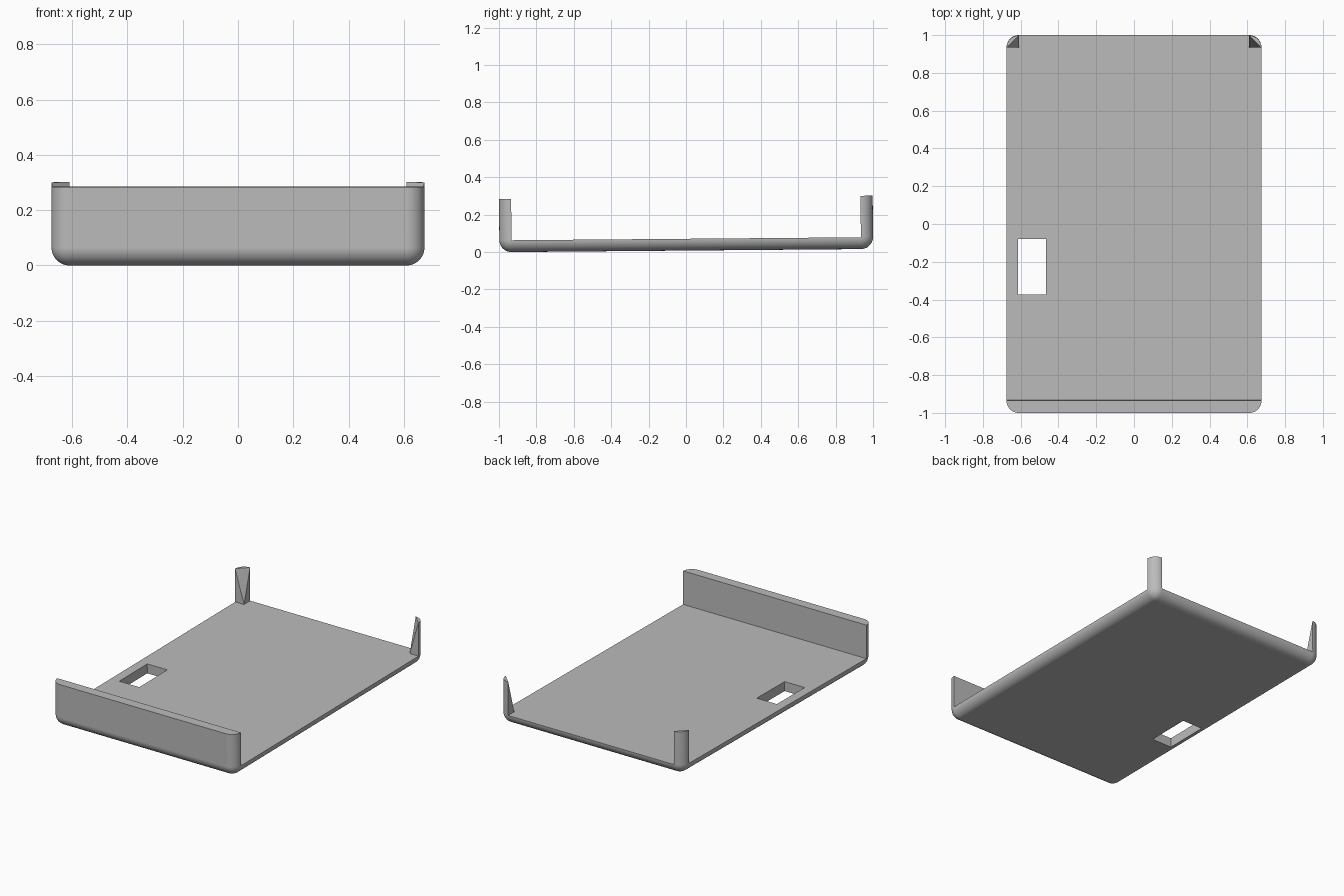
import bpy, bmesh, math
from mathutils import Matrix, Vector

if "Cube" in bpy.data.objects:
    bpy.data.objects.remove(bpy.data.objects["Cube"], do_unlink=True)

HALF_X, HALF_Y, HEIGHT = 0.675, 0.999, 0.285
WALL = 0.065                 # wall thickness and corner radius
FLOOR = 0.063                # floor thickness
IN_X, IN_Y = HALF_X - WALL, HALF_Y - WALL
TILT = 0.0085                # slight lean, back edge raised


def make_object(name, bm):
    bmesh.ops.recalc_face_normals(bm, faces=bm.faces)
    mesh = bpy.data.meshes.new(name)
    bm.to_mesh(mesh)
    bm.free()
    obj = bpy.data.objects.new(name, mesh)
    bpy.context.collection.objects.link(obj)
    return obj


def prism(name, outline, z0, z1):
    bm = bmesh.new()
    base = bm.faces.new([bm.verts.new((x, y, z0)) for x, y in outline])
    top = bmesh.ops.extrude_face_region(bm, geom=[base])
    verts = [v for v in top["geom"] if isinstance(v, bmesh.types.BMVert)]
    bmesh.ops.translate(bm, verts=verts, vec=(0, 0, z1 - z0))
    return make_object(name, bm)


def hull(name, points):
    bm = bmesh.new()
    for p in points:
        bm.verts.new(p)
    bmesh.ops.convex_hull(bm, input=bm.verts[:])
    return make_object(name, bm)


def cut(target, cutter):
    cutter.hide_render = True
    mod = target.modifiers.new("cut", "BOOLEAN")
    mod.operation, mod.solver, mod.object = "DIFFERENCE", "EXACT", cutter
    bpy.context.view_layer.objects.active = target
    bpy.ops.object.modifier_apply(modifier=mod.name)
    bpy.data.objects.remove(cutter, do_unlink=True)


# Rounded block: every edge but the top rim is bevelled
bm = bmesh.new()
bmesh.ops.create_cube(bm, size=1)
bmesh.ops.scale(bm, verts=bm.verts, vec=(2 * HALF_X, 2 * HALF_Y, HEIGHT))
bmesh.ops.translate(bm, verts=bm.verts, vec=(0, 0, HEIGHT / 2))
edges = [e for e in bm.edges if min(v.co.z for v in e.verts) < HEIGHT / 2]
bmesh.ops.bevel(bm, geom=edges, offset=WALL, segments=12, profile=0.5, affect="EDGES")
tray = make_object("tray", bm)

# Open the cavity, leaving the front wall and two back corner posts
half = [(1, -IN_Y), (1, IN_Y), (IN_X, IN_Y), (IN_X, 1.2)]
outline = half + [(-x, y) for x, y in reversed(half)]
cut(tray, prism("cavity_cutter", outline, FLOOR, 1))

# Slope the inner side of each post from its foot to the outer diagonal
for side in (-1, 1):
    foot = Vector((side * IN_X, IN_Y, FLOOR + 0.0005))
    rise = HEIGHT - FLOOR
    tips = [foot + 1.3 * Vector(d) for d in ((side * WALL, 0, rise), (0, WALL, rise))]
    inner = foot + Vector((-side * 0.1, -0.1, 1.3 * rise))
    cut(tray, hull("post_cutter", [foot, inner] + tips))

# Rectangular opening in the floor
hole = [(-0.613, -0.375), (-0.465, -0.375), (-0.465, -0.08), (-0.613, -0.08)]
cut(tray, prism("opening_cutter", hole, -0.1, 0.2))

# Lean the tray and rest it on the ground
tray.data.transform(Matrix.Rotation(TILT, 4, "X"))
low = min(v.co.z for v in tray.data.vertices)
ys = [v.co.y for v in tray.data.vertices]
tray.data.transform(Matrix.Translation((0, -(min(ys) + max(ys)) / 2, -low)))

# Plain grey material
grey = bpy.data.materials.new("plain grey")
grey.use_nodes = True
colour = (0.5, 0.5, 0.5, 1)
grey.diffuse_color = colour
grey.node_tree.nodes["Principled BSDF"].inputs["Base Color"].default_value = colour
tray.data.materials.clear()
tray.data.materials.append(grey)

# Smooth the rounded edges, keep the cut edges crisp
bpy.ops.object.select_all(action="DESELECT")
tray.select_set(True)
bpy.context.view_layer.objects.active = tray
bpy.ops.object.shade_smooth_by_angle(angle=math.radians(30))
normals = tray.modifiers.new("even_shading", "WEIGHTED_NORMAL")
normals.keep_sharp = True
